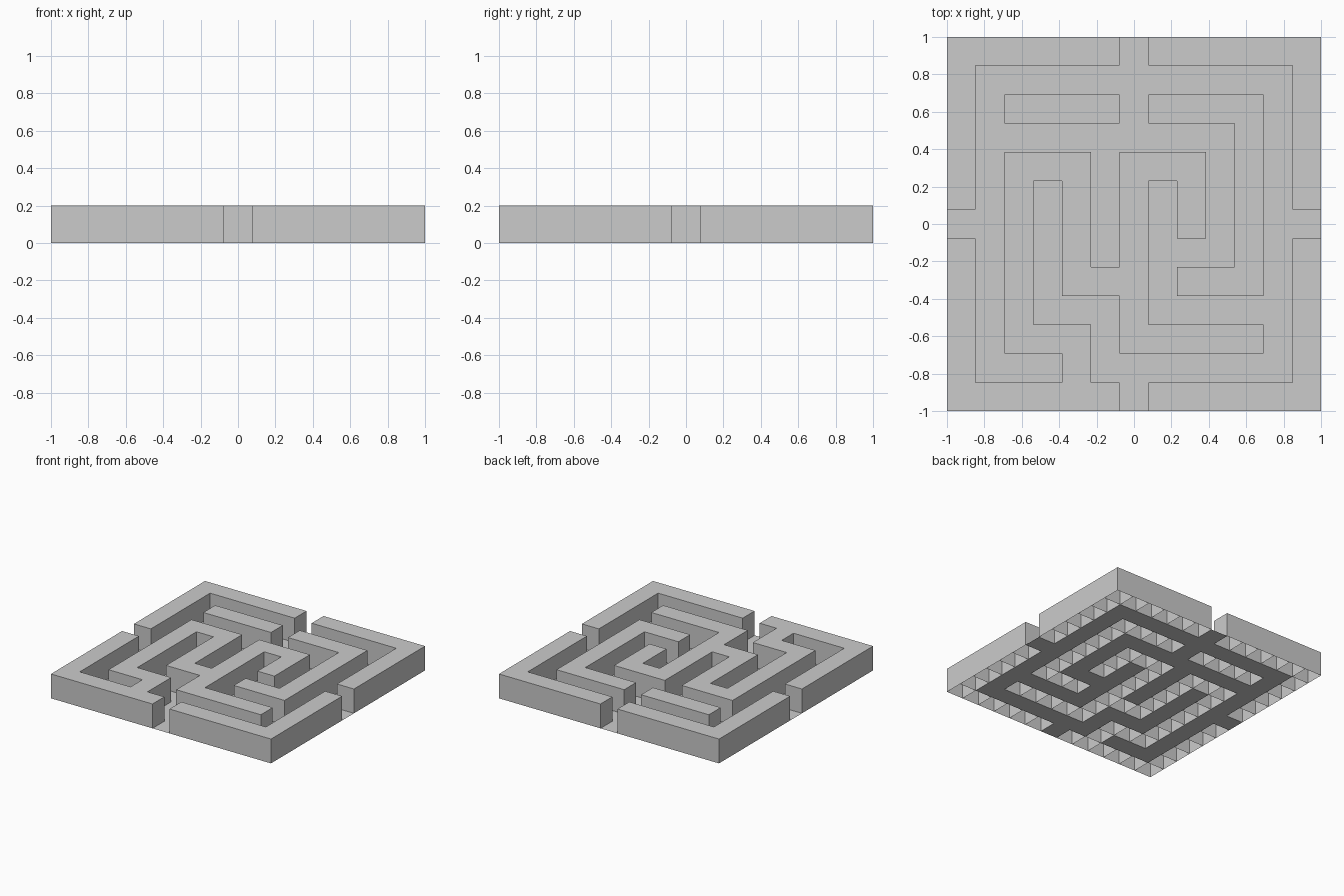
import bpy, bmesh

if "Cube" in bpy.data.objects:
    bpy.data.objects.remove(bpy.data.objects["Cube"])

# Maze plan seen from above, first row at the back (+y); # is wall, . is path
PLAN = [
    "######.######",
    "#...........#",
    "#.####.####.#",
    "#.........#.#",
    "#.###.###.#.#",
    "#.#.#.#.#.#.#",
    "..#.#.#.#.#..",
    "#.#.#.#...#.#",
    "#.#.###.###.#",
    "#.#...#.....#",
    "#.###.#####.#",
    "#...#.......#",
    "######.######",
]
N = len(PLAN)
CELL = 2 / N
HEIGHT = 0.2


def square(bm, col, row, z):
    x, y = -1 + col * CELL, 1 - (row + 1) * CELL
    return [bm.verts.new((x + a * CELL, y + b * CELL, z))
            for a, b in ((0, 0), (1, 0), (1, 1), (0, 1))]


def wall_block(bm, col, row):
    # open-bottomed block, one per wall cell
    lo, hi = square(bm, col, row, 0), square(bm, col, row, HEIGHT)
    bm.faces.new(hi)
    for i in range(4):
        j = (i + 1) % 4
        bm.faces.new((lo[i], lo[j], hi[j], hi[i]))


def path_tile(bm, col, row):
    bm.faces.new(square(bm, col, row, 0))


def build(name, symbol, make_cell):
    bm = bmesh.new()
    for row, line in enumerate(PLAN):
        for col, c in enumerate(line):
            if c == symbol:
                make_cell(bm, col, row)
    mesh = bpy.data.meshes.new(name)
    bm.to_mesh(mesh)
    bm.free()
    obj = bpy.data.objects.new(name, mesh)
    bpy.context.collection.objects.link(obj)


# Raised walls and the flat floor between them
build("maze_walls", "#", wall_block)
build("maze_floor", ".", path_tile)
